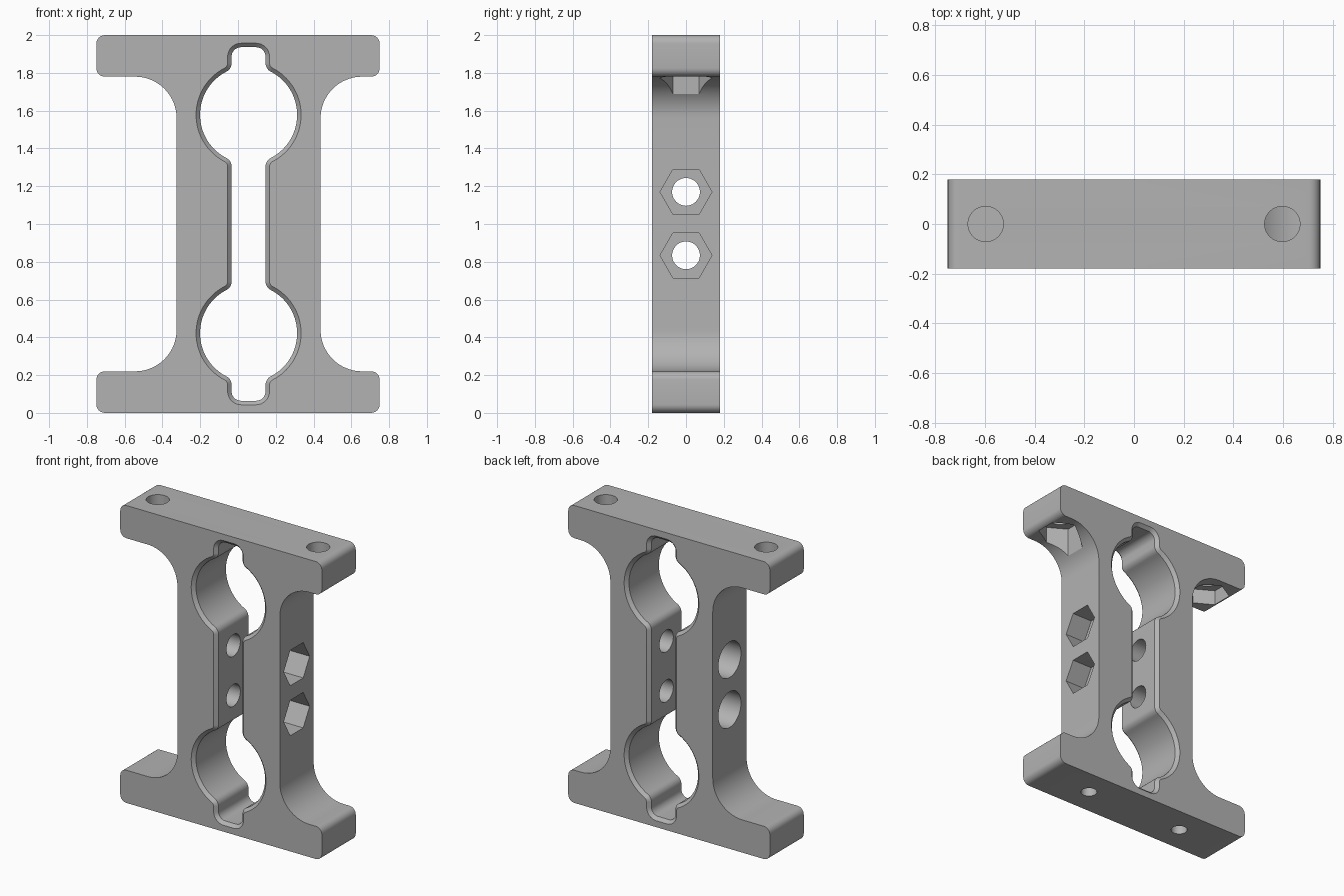
import bpy, bmesh
from math import radians, degrees, sin, cos, pi, sqrt, atan2
from mathutils import Matrix

if "Cube" in bpy.data.objects:
    bpy.data.objects.remove(bpy.data.objects["Cube"], do_unlink=True)

DEPTH = 0.18       # half thickness of the bracket
SLOT_X = 0.056     # centre line of the column and its slot
CHAMFER = 0.021

grey = bpy.data.materials.new("plain grey")
grey.use_nodes = True
grey.diffuse_color = (0.45, 0.45, 0.45, 1)
grey.node_tree.nodes["Principled BSDF"].inputs["Base Color"].default_value = (0.45, 0.45, 0.45, 1)


def arc(cx, cz, r, start, end, n):
    angles = [radians(start + (end - start) * i / n) for i in range(n + 1)]
    return [(cx + r * cos(a), cz + r * sin(a)) for a in angles]


def new_object(name, bm):
    bmesh.ops.recalc_face_normals(bm, faces=bm.faces)
    mesh = bpy.data.meshes.new(name)
    bm.to_mesh(mesh)
    bm.free()
    mesh.materials.append(grey)
    obj = bpy.data.objects.new(name, mesh)
    bpy.context.collection.objects.link(obj)
    return obj


def loft(name, layers):
    """Skin closed (x, z) outlines placed at successive y positions."""
    bm = bmesh.new()
    rings = [[bm.verts.new((x, y, z)) for x, z in outline] for y, outline in layers]
    for a, b in zip(rings, rings[1:]):
        for i in range(len(a)):
            j = (i + 1) % len(a)
            bm.faces.new((a[i], a[j], b[j], b[i]))
    bm.faces.new(rings[0])
    bm.faces.new(rings[-1])
    return new_object(name, bm)


def frame_outline():
    """I-shaped outline with filleted column and rounded flange corners."""
    def quarter(edge):
        return (arc(edge + 0.22, 0.56, 0.22, 180, 90, 20)
                + arc(0.705, 0.825, 0.045, -90, 0, 6)
                + arc(0.705, 0.955, 0.045, 0, 90, 6))
    right, left = quarter(0.437), quarter(0.325)
    pts = right + [(-x, z) for x, z in reversed(left)]
    pts += [(-x, -z) for x, z in left] + [(x, -z) for x, z in reversed(right)]
    return [(x, z + 1) for x, z in pts]


def slot_outline(grow):
    """Slot with two round bores, offset outward by grow."""
    half, bore, blend = 0.09 + grow, 0.257 + grow, 0.05 - grow
    bore_z, cx = 0.578, half + blend
    dz = sqrt((bore + blend) ** 2 - cx ** 2)
    t = degrees(atan2(dz, cx))
    q = (arc(cx, bore_z - dz, blend, 180, 180 - t, 8)
         + arc(0, bore_z, bore, -t, t, 40)[1:-1]
         + arc(cx, bore_z + dz, blend, t - 180, -180, 8)
         + arc(0.04, 0.886, 0.05 + grow, 0, 90, 8))
    pts = q + [(-x, z) for x, z in reversed(q)]
    pts += [(-x, -z) for x, z in q] + [(x, -z) for x, z in reversed(q)]
    return [(x + SLOT_X, z + 1) for x, z in pts]


def prism(axis, centre, radius, start, end, sides=48):
    """Cutter running along x or z; six sides put corners on the y axis."""
    bm = bmesh.new()
    bmesh.ops.create_cone(bm, cap_ends=True, segments=sides, radius1=radius,
                          radius2=radius, depth=end - start)
    # find the spin that places a corner on the y axis
    v = bm.verts[:][0].co
    spin = Matrix.Rotation(pi / 2 - atan2(v.y, v.x), 4, "Z")
    mid = (start + end) / 2
    if axis == "x":
        place = Matrix.Translation((mid, 0, centre)) @ Matrix.Rotation(pi / 2, 4, "Y")
    else:
        place = Matrix.Translation((centre, 0, mid))
    bmesh.ops.transform(bm, matrix=place @ spin, verts=bm.verts)
    return new_object("cutter", bm)


frame = loft("bracket_frame", [(-DEPTH, frame_outline()), (DEPTH, frame_outline())])

# Slot with chamfered front and back rims
rim, wall = slot_outline(CHAMFER + 0.002), slot_outline(0)
inner = DEPTH - CHAMFER
cutters = [loft("cutter", [(-DEPTH - 0.002, rim), (-inner, wall),
                           (inner, wall), (DEPTH + 0.002, rim)])]

# Clamping bolts: through hole, nut pocket on one side, round recess on the other
for z in (0.834, 1.17):
    cutters += [prism("x", z, 0.0735, -0.6, 0.7),
                prism("x", z, 0.1375, 0.29, 0.6, 6),
                prism("x", z, 0.12, -0.5, -0.175)]

# Flange bolts: holes and nut pockets above, blind holes below
for side in (-1, 1):
    cutters += [prism("z", side * 0.597, 0.071, 1.7, 2.1),
                prism("z", side * 0.597, 0.1375, 1.5, 1.88, 6),
                prism("z", side * 0.367, 0.05, -0.1, 0.2)]

bpy.context.view_layer.objects.active = frame
for cutter in cutters:
    mod = frame.modifiers.new("cut", "BOOLEAN")
    mod.operation, mod.solver, mod.object = "DIFFERENCE", "EXACT", cutter
    bpy.ops.object.modifier_apply(modifier=mod.name)
    bpy.data.objects.remove(cutter, do_unlink=True)

bpy.ops.object.select_all(action="DESELECT")
frame.select_set(True)
bpy.ops.object.shade_smooth_by_angle(angle=radians(25))
